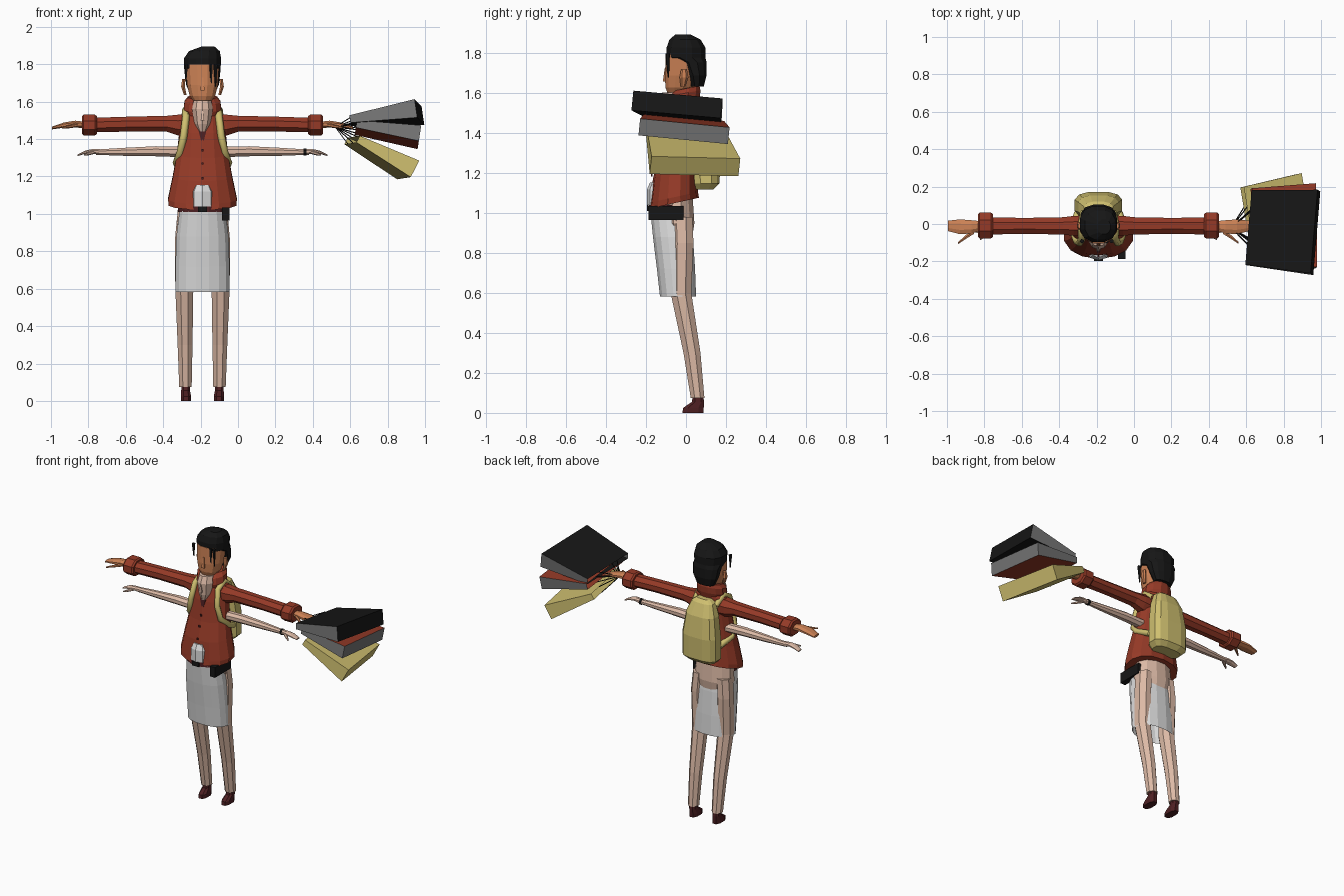
import bpy, bmesh, math
from mathutils import Vector

if "Cube" in bpy.data.objects:
    bpy.data.objects.remove(bpy.data.objects["Cube"])

CX = -0.19  # body centre line


def colour(name, rgb):
    m = bpy.data.materials.new(name)
    m.use_nodes = True
    m.diffuse_color = (*rgb, 1)
    m.node_tree.nodes["Principled BSDF"].inputs["Base Color"].default_value = (*rgb, 1)
    return m


red = colour("rust_red", (0.30, 0.042, 0.02))
yellow = colour("straw_yellow", (0.62, 0.52, 0.16))
white = colour("cloth_white", (0.72, 0.72, 0.72))
pale = colour("pale_skin", (0.72, 0.49, 0.38))
tan = colour("tan_skin", (0.60, 0.22, 0.09))
black = colour("black", (0.008, 0.008, 0.008))
grey = colour("grey", (0.18, 0.18, 0.18))
maroon = colour("dark_maroon", (0.075, 0.014, 0.016))


def finish(name, bm, *mats):
    bmesh.ops.recalc_face_normals(bm, faces=bm.faces)
    me = bpy.data.meshes.new(name)
    bm.to_mesh(me)
    bm.free()
    for m in mats:
        me.materials.append(m)
    ob = bpy.data.objects.new(name, me)
    bpy.context.collection.objects.link(ob)
    return ob


def loft(name, mat, rings, n=10, axis="z", power=2, tilt=0, caps=True):
    """Skin elliptical rings (x, y, z, radius a, radius b) along the z or x axis."""
    bm = bmesh.new()
    loops = []
    for x, y, z, ra, rb in rings:
        loop = []
        for i in range(n):
            t = 2 * math.pi * (i + 0.5) / n
            c, s = math.cos(t), math.sin(t)
            a = ra * math.copysign(abs(c) ** (2 / power), c)
            b = rb * math.copysign(abs(s) ** (2 / power), s)
            p = (x + a, y + b, z + tilt * b) if axis == "z" else (x, y + a, z + b)
            loop.append(bm.verts.new(p))
        loops.append(loop)
    for lo, hi in zip(loops, loops[1:]):
        for i in range(n):
            j = (i + 1) % n
            bm.faces.new((lo[i], lo[j], hi[j], hi[i]))
    if caps:
        bm.faces.new(loops[0])
        bm.faces.new(loops[-1])
    return finish(name, bm, mat)


def box(name, mat, centre, size):
    bm = bmesh.new()
    bmesh.ops.create_cube(bm, size=1)
    for v in bm.verts:
        v.co = Vector(centre) + Vector(a * b for a, b in zip(v.co, size))
    return finish(name, bm, mat)


def cord(name, mat, points, depth, sides=0):
    cu = bpy.data.curves.new(name, "CURVE")
    cu.dimensions = "3D"
    cu.bevel_depth = depth
    cu.bevel_resolution = sides
    sp = cu.splines.new("POLY")
    sp.points.add(len(points) - 1)
    for p, co in zip(sp.points, points):
        p.co = (*co, 1)
    cu.materials.append(mat)
    bpy.context.collection.objects.link(bpy.data.objects.new(name, cu))


# Head, nose, hair
loft("head", tan, [(CX, -0.045, 1.59, .04, .045), (CX, -0.035, 1.63, .07, .07),
                   (CX, -0.025, 1.69, .085, .083), (CX, -0.015, 1.80, .092, .088)], 12, power=2.3)
loft("neck", tan, [(CX, 0, 1.5, .05, .05), (CX, 0, 1.65, .05, .05)], 8)
loft("nose", tan, [(CX, -0.105, 1.66, .016, .016), (CX, -0.1, 1.73, .006, .008)], 4)
loft("hair", black, [(CX, .055, 1.635, .065, .035), (CX, .052, 1.69, .09, .052),
                     (CX, .035, 1.755, .098, .07), (CX, 0, 1.78, .1, .1),
                     (CX, 0, 1.83, .103, .1), (CX + .01, -.005, 1.87, .085, .08),
                     (CX + .03, -.015, 1.895, .035, .04)], 12, power=2.3)
for dx, low in ((.045, 1.64), (.07, 1.68), (-.088, 1.71)):
    loft("hair_lock", black, [(CX + dx, -.088, low, .003, .003),
                              (CX + dx, -.092, 1.8, .012, .012)], 5)

# Pale face nested in the collar
loft("lower_face", pale, [(CX, -.09, 1.44, .022, .03), (CX, -.07, 1.48, .045, .062),
                          (CX, -.07, 1.56, .058, .068), (CX, -.06, 1.605, .05, .06)], 10)
loft("lower_nose", pale, [(CX, -.138, 1.50, .014, .014), (CX, -.135, 1.55, .005, .006)], 4)

# Jacket, collar, shirt, belt
loft("jacket", red, [(CX, -.06, 1.05, .185, .125), (CX, -.06, 1.08, .188, .12),
                     (CX, -.055, 1.2, .162, .11), (CX, -.04, 1.32, .14, .095),
                     (CX, -.025, 1.45, .125, .088), (CX, -.015, 1.53, .115, .075),
                     (CX, -.01, 1.57, .08, .06)], 14, power=2.2, tilt=.22)
loft("collar", red, [(CX, -.015, 1.53, .088, .08), (CX, -.015, 1.56, .103, .088),
                     (CX, -.01, 1.60, .1, .085), (CX, 0, 1.625, .08, .07)], 12, tilt=.2)
loft("jacket_opening", maroon, [(CX, -.112, 1.37, .003, .012), (CX, -.105, 1.44, .028, .014)], 4)
for z in (1.19, 1.27, 1.34):
    box("button", maroon, (CX, -.172 + (z - 1.19) * .25, z), (.012, .008, .012))
loft("shirt_front", white, [(CX, -.09, 1.04, .066, .105), (CX, -.09, 1.12, .066, .105),
                            (CX, -.09, 1.155, .045, .09)], 10, power=2.8)
loft("belt", maroon, [(CX, -.075, 1.01, .135, .113), (CX, -.075, 1.04, .135, .113)], 12)
box("belt_buckle", black, (CX, -.192, 1.025), (.05, .009, .03))
box("belt_pouch", black, (-.065, -.1, 1.0), (.04, .175, .07))

# Hips and skirt
loft("hips", pale, [(CX, -.03, .86, .11, .06), (CX, -.04, .95, .143, .085),
                    (CX, -.05, 1.1, .13, .085)], 12)
loft("skirt", white, [(CX, -.04, .583, .147, .092), (CX, -.05, .72, .147, .097),
                      (CX, -.065, .88, .142, .102), (CX, -.08, 1.015, .125, .1)],
     16, power=2.3, caps=False)

# Backpack
loft("backpack", yellow, [(CX, .09, 1.12, .1, .05), (CX, .1, 1.15, .13, .07),
                          (CX, .1, 1.3, .13, .073), (CX, .09, 1.44, .11, .065),
                          (CX, .075, 1.52, .08, .045), (CX, .07, 1.54, .05, .025)],
     12, power=3)

for s, side in ((1, "left"), (-1, "right")):
    def at(d):
        return CX + s * d
    loft(side + "_ear", tan, [(at(.092), -.015, 1.635, .008, .012), (at(.104), -.01, 1.68, .012, .022),
                              (at(.1), -.01, 1.72, .01, .015)], 6)
    # Legs and shoes
    loft(side + "_leg", pale, [(at(.091), .058, .075, .036, .037), (at(.093), .03, .3, .043, .046),
                               (at(.097), -.025, .6, .052, .056), (at(.1), -.02, .85, .052, .062),
                               (at(.09), -.025, .98, .05, .062)], 8)
    loft(side + "_shoe", maroon, [(at(.088), .035, 0, .028, .056), (at(.088), .037, .025, .029, .055),
                                  (at(.09), .06, .055, .025, .032), (at(.09), .06, .09, .024, .028)],
         8, power=2.6)
    # Sleeves and cuffs
    loft(side + "_sleeve", red, [(at(.06), -.01, 1.475, .06, .07), (at(.13), -.01, 1.475, .058, .06),
                                 (at(.19), -.01, 1.482, .05, .046), (at(.4), -.01, 1.48, .046, .043),
                                 (at(.58), -.01, 1.475, .05, .042)], 8, "x")
    loft(side + "_cuff", red, [(at(.565), -.008, 1.475, .066, .052), (at(.575), -.008, 1.475, .075, .06),
                               (at(.635), -.008, 1.475, .075, .06), (at(.645), -.008, 1.475, .064, .05)],
         8, "x")
    # Both pairs of hands and the bare lower arms
    for tone, base, y, z, k in ((tan, .64, -.01, 1.475, 1), (pale, .565, -.025, 1.33, .62)):
        name = side + ("_hand" if tone is tan else "_lower_hand")
        loft(name, tone, [(at(base - .02), y, z, .026 * k, .018),
                          (at(base + .04 * k), y - .005, z + .005, .038 * k, .02 * k),
                          (at(base + .10 * k), y - .005, z, .043 * k, .015 * k),
                          (at(base + .165 * k), y, z - .016, .03 * k, .008 * k)], 8, "x")
        loft(name + "_thumb", tone, [(at(base + .025 * k), y - .03 * k, z, .014, .01),
                                     (at(base + .07 * k), y - .06 * k, z - .008, .012, .009),
                                     (at(base + .11 * k), y - .092 * k, z - .014, .006, .005)], 6, "x")
    loft(side + "_lower_arm", pale, [(at(.08), -.02, 1.33, .036, .03), (at(.25), -.02, 1.335, .034, .029),
                                     (at(.42), -.022, 1.332, .025, .023),
                                     (at(.57), -.025, 1.33, .017, .015)], 8, "x")
    cord(side + "_strap", yellow, [(at(.08), .06, 1.5), (at(.09), -.01, 1.555), (at(.088), -.075, 1.52),
                                   (at(.1), -.1, 1.42), (at(.118), -.09, 1.33),
                                   (at(.14), -.03, 1.27), (at(.11), .06, 1.23)], .02, 1)
loft("wristband", black, [(.35, -.024, 1.33, .022, .02), (.365, -.024, 1.33, .022, .02)], 8, "x")


# Shopping bags: wedges that widen from the mouth to the base
def bag(name, main, gusset, mouth, base, thick, roll, end_is_gusset):
    mouth, base = Vector(mouth), Vector(base)
    axis = (base - mouth).normalized()
    across = Vector((0, 1, -roll))
    across = (across - axis * across.dot(axis)).normalized()
    up = axis.cross(across)
    bm = bmesh.new()
    rings = []
    for p, half, t in ((mouth, .2, .02), (base, .225, thick / 2)):
        rings.append([bm.verts.new(p + across * half * a + up * t * b)
                      for a, b in ((-1, -1), (1, -1), (1, 1), (-1, 1))])
    m, e = rings
    for i in range(4):
        j = (i + 1) % 4
        bm.faces.new((m[i], m[j], e[j], e[i])).material_index = i % 2
    bm.faces.new(e).material_index = int(end_is_gusset)
    # handles gathered at the hand
    for a in (-.09, .09):
        for b in (-.02, .02):
            cord(name + "_handle", black, [(.52, -.02, 1.465), mouth + across * a + up * b], .003)
    finish(name, bm, main, gusset)


bag("black_bag", black, grey, (.615, -.02, 1.49), (.97, -.045, 1.545), .1, .1, False)
bag("red_bag", red, grey, (.63, -.01, 1.462), (.97, -.01, 1.41), .085, .1, True)
bag("yellow_bag", yellow, yellow, (.61, .0, 1.395), (.91, .045, 1.235), .1, .11, False)
